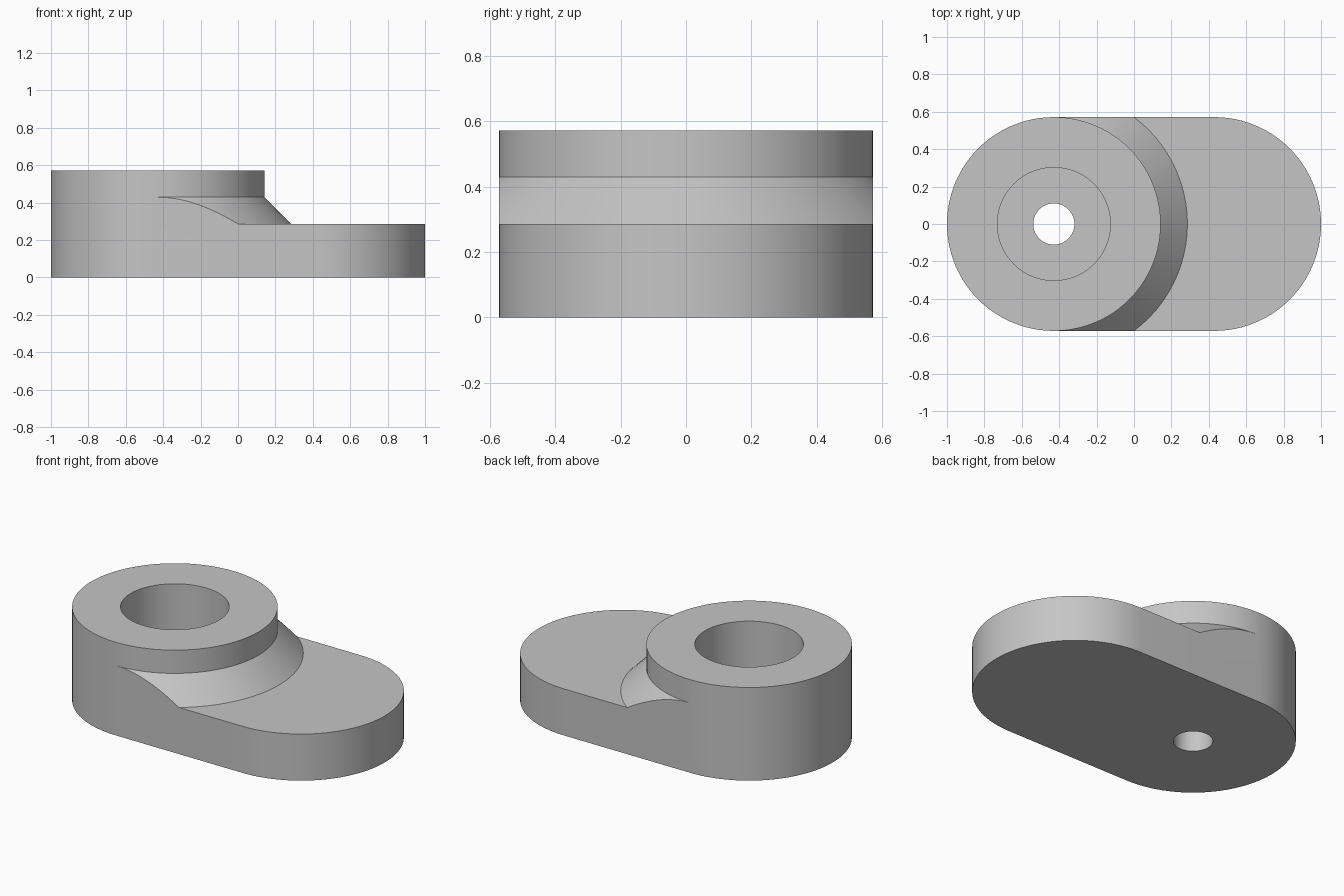
import bpy, bmesh
from math import sin, cos, pi, asin

cube = bpy.data.objects.get("Cube")
if cube:
    bpy.data.objects.remove(cube)

U = 1 / 7                       # design module
R, CX = 4 * U, 3 * U            # end radius, end centre offset
BASE, SHELF, TOP = 2 * U, 3 * U, 4 * U
BORE_R, HOLE_R, FLOOR = 0.302, 0.11, 0.2
N = 24                          # steps per section of arc

grey = bpy.data.materials.new("light_grey")
grey.use_nodes = True
colour = (0.56, 0.56, 0.56, 1)
grey.diffuse_color = colour
grey.node_tree.nodes["Principled BSDF"].inputs["Base Color"].default_value = colour

bm = bmesh.new()
known = {}


def face(points):
    """Add a face, sharing vertices and skipping repeated points."""
    verts = []
    for p in points:
        key = tuple(round(c, 5) for c in p)
        if key not in known:
            known[key] = bm.verts.new(p)
        if known[key] not in verts:
            verts.append(known[key])
    if len(verts) > 2:
        bm.faces.new(verts)


def strip(lower, upper):
    for i in range(len(lower) - 1):
        face([lower[i], lower[i + 1], upper[i + 1], upper[i]])


def span(a, b):
    return [a + (b - a) * i / N for i in range(N + 1)]


def arc(centre, angles, z):
    return [(centre + R * cos(a), R * sin(a), z) for a in angles]


def foot(a):
    """Outer edge of the sloped collar, trimmed by the straight sides."""
    r = min(R + U, R / max(abs(sin(a)), 1e-6))
    return (-CX + r * cos(a), r * sin(a), SHELF - (r - R))


# Angles: collar side, collar front, collar side, then the round back
corner = asin(R / (R + U))
front = span(-corner, corner)
side = span(corner, pi / 2)
right_side = [-a for a in reversed(side)]
collar = right_side[:-1] + front + side[1:]
back = span(pi / 2, pi) + span(pi, 3 * pi / 2)[1:]
nose = span(-pi / 2, 0) + span(0, pi / 2)[1:]

# Boss: upper band, sloped collar and top
for angles in (collar, back):
    strip(arc(-CX, angles, SHELF), arc(-CX, angles, TOP))
strip([foot(a) for a in collar], arc(-CX, collar, SHELF))
face(arc(-CX, collar, TOP) + arc(-CX, back, TOP))

# Base: round ends, straight sides, upper face and underside
strip(arc(-CX, back, 0), arc(-CX, back, SHELF))
strip(arc(CX, nose, 0), arc(CX, nose, BASE))
for s, angles in ((1, side), (-1, right_side[::-1])):
    face([(CX, s * R, 0), (CX, s * R, BASE)] + [foot(a) for a in angles]
         + [(-CX, s * R, 0)])
face([foot(a) for a in reversed(front)] + arc(CX, nose, BASE))
face(arc(CX, nose, 0) + arc(-CX, back, 0))
bmesh.ops.recalc_face_normals(bm, faces=bm.faces)

mesh = bpy.data.meshes.new("arm_body")
bm.to_mesh(mesh)
bm.free()
mesh.materials.append(grey)
body = bpy.data.objects.new("arm_body", mesh)
bpy.context.collection.objects.link(body)
bpy.context.view_layer.objects.active = body

# Stepped bore: wide recess from above, narrow hole right through
for name, radius, low in (("recess_cutter", BORE_R, FLOOR), ("hole_cutter", HOLE_R, -0.2)):
    bpy.ops.mesh.primitive_cylinder_add(
        vertices=96, radius=radius, depth=1 - low, location=(-CX, 0, (1 + low) / 2))
    cutter = bpy.context.object
    cutter.name = name
    cutter.hide_render = True
    cutter.data.materials.append(grey)
    cut = body.modifiers.new(name, 'BOOLEAN')
    cut.operation, cut.solver, cut.object = 'DIFFERENCE', 'EXACT', cutter
    bpy.context.view_layer.objects.active = body
    bpy.ops.object.modifier_apply(modifier=name)
    bpy.data.objects.remove(cutter)

# Smooth walls with crisp edges
bpy.ops.object.select_all(action='DESELECT')
body.select_set(True)
bpy.context.view_layer.objects.active = body
bpy.ops.object.shade_smooth_by_angle(angle=pi / 6)
